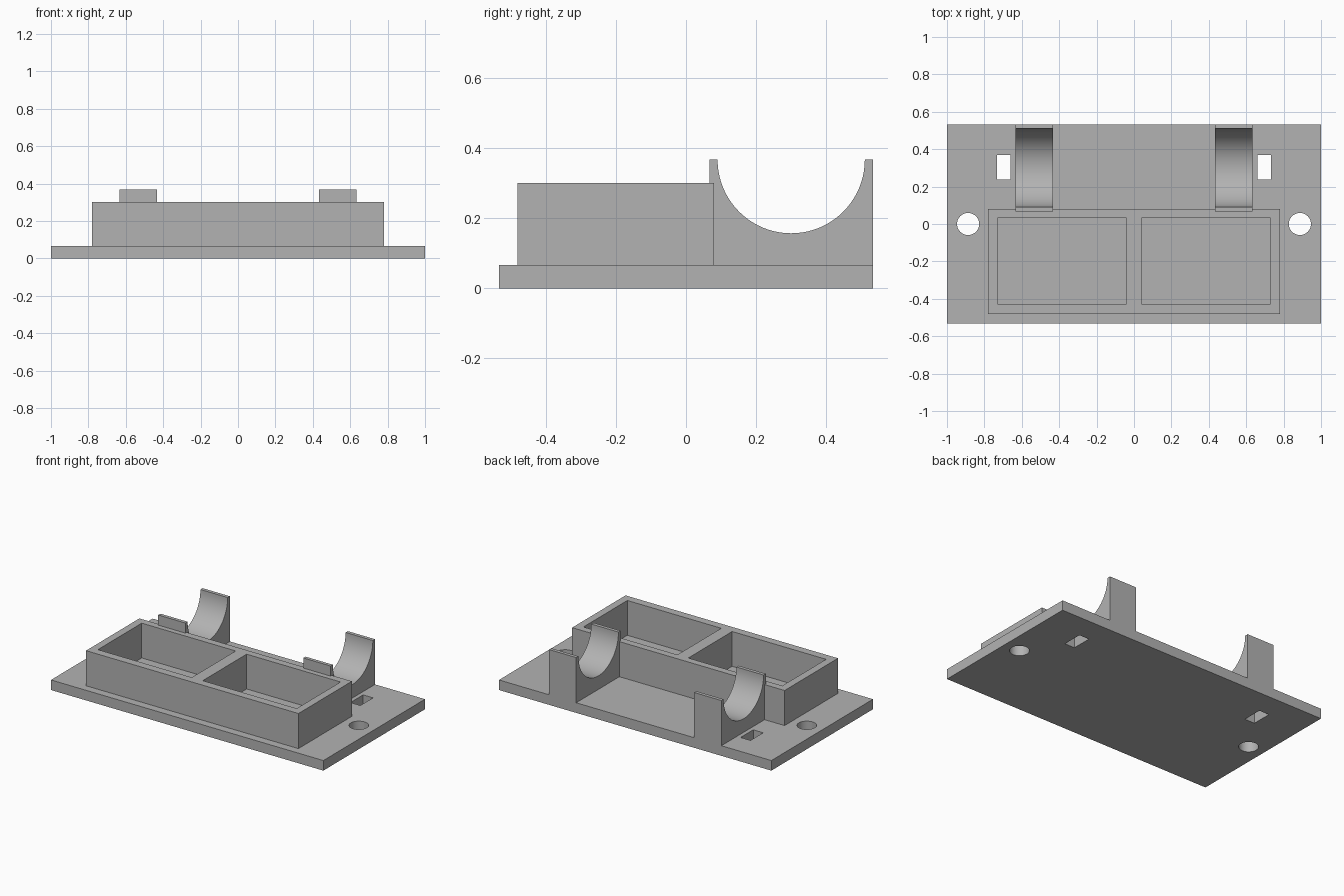
import bpy
import bmesh
from math import cos, sin, pi, radians

if "Cube" in bpy.data.objects:
    bpy.data.objects.remove(bpy.data.objects["Cube"])

grey = bpy.data.materials.new("plain grey")
grey.use_nodes = True
grey.diffuse_color = (0.45, 0.45, 0.45, 1)
grey.node_tree.nodes["Principled BSDF"].inputs["Base Color"].default_value = grey.diffuse_color

BASE_TOP = 0.067
RIM = 0.30


def finish(name, bm):
    bmesh.ops.recalc_face_normals(bm, faces=bm.faces)
    mesh = bpy.data.meshes.new(name)
    bm.to_mesh(mesh)
    bm.free()
    mesh.materials.append(grey)
    obj = bpy.data.objects.new(name, mesh)
    bpy.context.collection.objects.link(obj)
    return obj


def prism(name, points, direction):
    """Extrude a closed outline along a direction."""
    bm = bmesh.new()
    face = bm.faces.new([bm.verts.new(p) for p in points])
    new = bmesh.ops.extrude_face_region(bm, geom=[face])["geom"]
    verts = [g for g in new if isinstance(g, bmesh.types.BMVert)]
    bmesh.ops.translate(bm, verts=verts, vec=direction)
    return finish(name, bm)


def box(name, x0, x1, y0, y1, z0, z1):
    outline = [(x0, y0, z0), (x1, y0, z0), (x1, y1, z0), (x0, y1, z0)]
    return prism(name, outline, (0, 0, z1 - z0))


def cut(target, cutter):
    mod = target.modifiers.new(cutter.name, "BOOLEAN")
    mod.operation = "DIFFERENCE"
    mod.solver = "EXACT"
    mod.object = cutter
    bpy.context.view_layer.objects.active = target
    bpy.ops.object.modifier_apply(modifier=mod.name)
    bpy.data.objects.remove(cutter)


def smooth(obj):
    bpy.ops.object.select_all(action="DESELECT")
    obj.select_set(True)
    bpy.context.view_layer.objects.active = obj
    bpy.ops.object.shade_smooth_by_angle(angle=radians(30))


# Mounting plate and two-compartment tray
plate = box("base_plate", -1, 1, -0.533, 0.533, 0, BASE_TOP)
tray = box("tray", -0.78, 0.78, -0.48, 0.08, BASE_TOP, RIM)

for side, label in ((-1, "right"), (1, "left")):
    # Tray compartment
    xs = sorted((side * 0.04, side * 0.73))
    cut(tray, box("pocket_cutter", *xs, -0.427, 0.033, BASE_TOP + 0.002, RIM + 0.1))

    # Strap slot and round screw hole
    xs = sorted((side * 0.66, side * 0.733))
    cut(plate, box("slot_cutter", *xs, 0.237, 0.37, -0.1, 0.2))
    ring = [(side * 0.887 + 0.059 * cos(2 * pi * i / 48),
             0.059 * sin(2 * pi * i / 48), -0.1) for i in range(48)]
    cut(plate, prism("hole_cutter", ring, (0, 0, 0.3)))

    # Half-round cradle behind the tray
    x0 = min(side * 0.433, side * 0.633)
    top, mid, radius, back, front = 0.367, 0.30, 0.21, 0.533, 0.067
    arc = [(x0, mid + radius * cos(pi * i / 40), top - radius * sin(pi * i / 40))
           for i in range(41)]
    outline = [(x0, front, BASE_TOP), (x0, back, BASE_TOP), (x0, back, top)]
    outline += arc + [(x0, front, top)]
    smooth(prism(label + "_cradle", outline, (0.2, 0, 0)))

smooth(plate)
